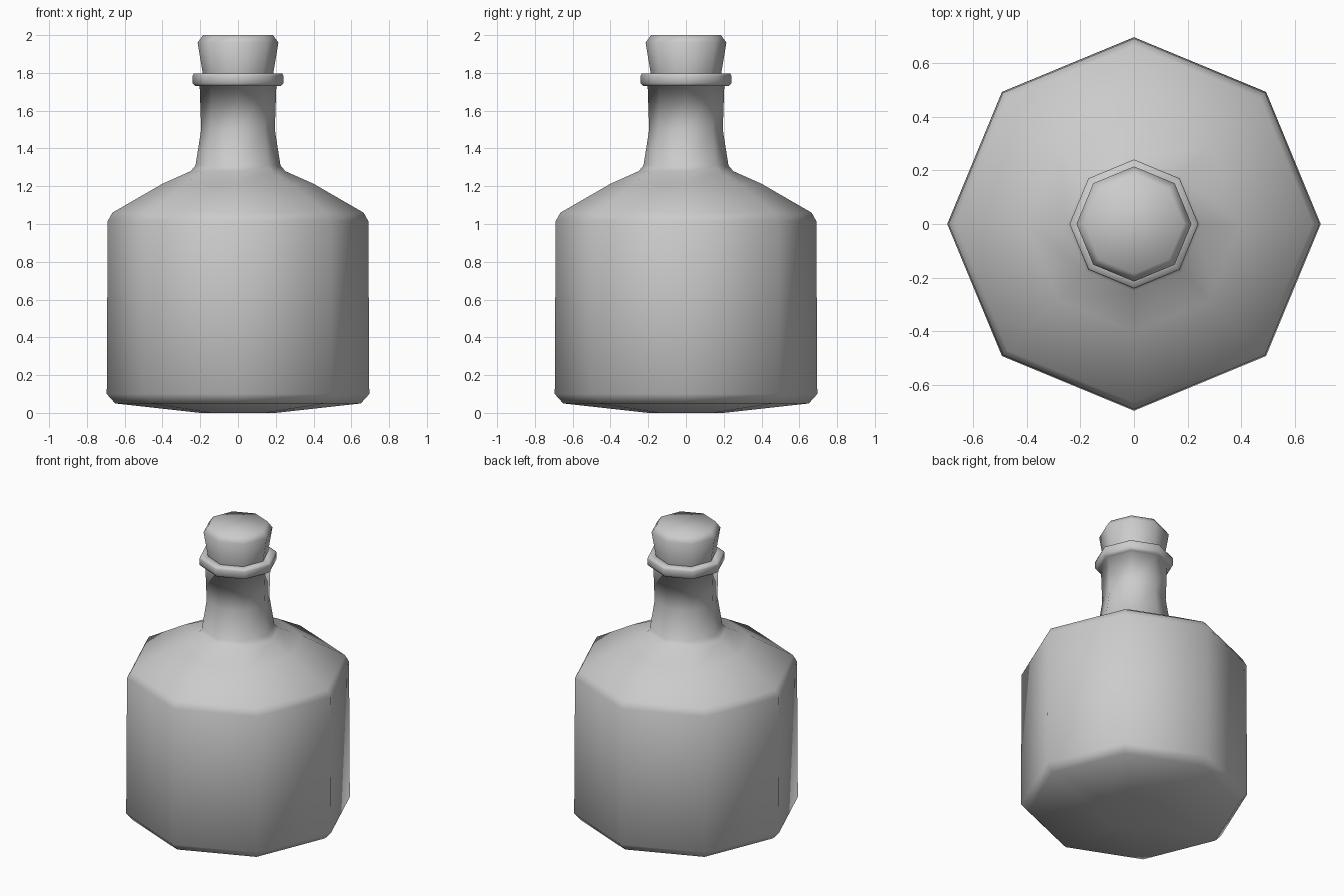
import bpy, bmesh
from math import cos, sin, pi

if "Cube" in bpy.data.objects:
    bpy.data.objects.remove(bpy.data.objects["Cube"])

SIDES = 8


def lathe(name, profile):
    """Spin (radius, height) points into a closed eight-sided smooth body."""
    bm = bmesh.new()
    rings = [[bm.verts.new((r * cos(2 * pi * i / SIDES), r * sin(2 * pi * i / SIDES), z))
              for i in range(SIDES)] for r, z in profile]
    for a, b in zip(rings, rings[1:]):
        for i in range(SIDES):
            j = (i + 1) % SIDES
            bm.faces.new((a[i], a[j], b[j], b[i]))
    bm.faces.new(rings[0][::-1])
    bm.faces.new(rings[-1])
    for f in bm.faces:
        f.smooth = True
    mesh = bpy.data.meshes.new(name)
    bm.to_mesh(mesh)
    bm.free()
    obj = bpy.data.objects.new(name, mesh)
    bpy.context.collection.objects.link(obj)
    return obj


# Bottle: shallow convex base, straight body, sloped shoulder, neck and lip
lathe("bottle", [
    (0.20, 0.0), (0.65, 0.05), (0.695, 0.10), (0.69, 1.015), (0.665, 1.06),
    (0.40, 1.213), (0.25, 1.28), (0.225, 1.31), (0.195, 1.50), (0.203, 1.73),
    (0.225, 1.73), (0.24, 1.745), (0.24, 1.785), (0.235, 1.797),
    (0.17, 1.797), (0.16, 1.77)])

# Tapered cork stopper, pushed into the neck
lathe("cork_stopper", [
    (0.165, 1.66), (0.187, 1.80), (0.214, 1.96), (0.185, 2.0)])
